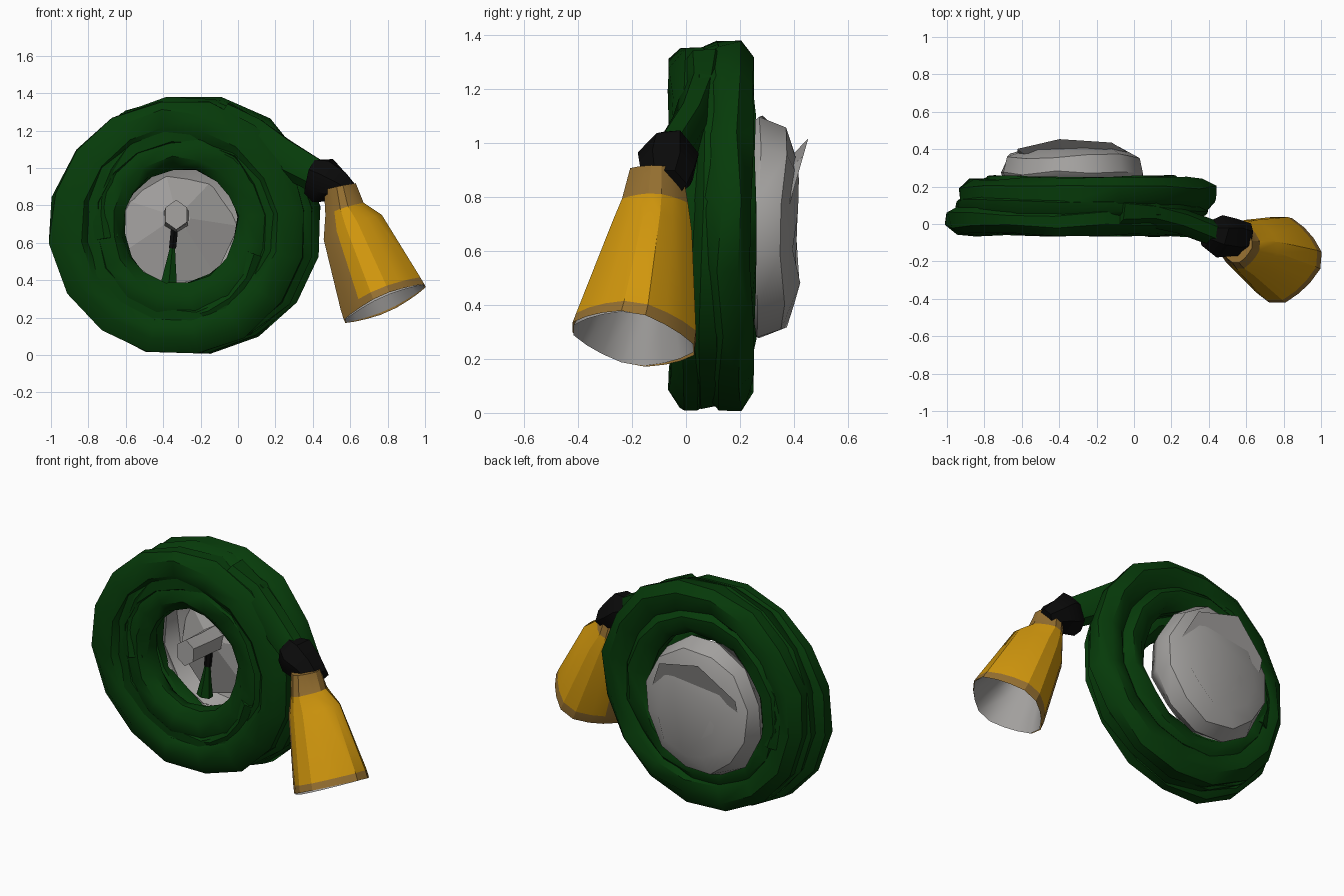
import bpy, bmesh, math, random
from mathutils import Vector

random.seed(4)
if "Cube" in bpy.data.objects:
    bpy.data.objects.remove(bpy.data.objects["Cube"])


def material(name, color):
    m = bpy.data.materials.new(name)
    m.use_nodes = True
    m.diffuse_color = (*color, 1)
    m.node_tree.nodes["Principled BSDF"].inputs["Base Color"].default_value = (*color, 1)
    return m


GREEN = material("hose green", (0.002, 0.044, 0.003))
GREY = material("metal grey", (0.36, 0.35, 0.34))
BLACK = material("rubber black", (0.003, 0.003, 0.003))
YELLOW = material("nozzle yellow", (0.64, 0.31, 0.004))
TAN = material("worn tan", (0.30, 0.16, 0.03))
Y, Z = Vector((0, 1, 0)), Vector((0, 0, 1))


def sweep(name, path, radii, mats, sides=8, ref=Y, closed=False,
          caps=(True, True), jitter=0.0, flute=0.0, angle=40):
    """Sweep an elliptical section along a path; radii are (across, along ref)."""
    path = [Vector(p) for p in path]
    n = len(path)
    bm = bmesh.new()
    rings = []
    for i, p in enumerate(path):
        before = path[(i - 1) % n] if closed else path[max(i - 1, 0)]
        after = path[(i + 1) % n] if closed else path[min(i + 1, n - 1)]
        t = (after - before).normalized()
        a = t.cross(ref).normalized()
        b = a.cross(t)
        ra, rb = radii[i] if len(radii) == n else radii[0]
        ring = []
        for k in range(sides):
            w = math.tau * (k + 0.5) / sides
            f = 1 + flute * math.cos(4 * w)
            noise = Vector([random.uniform(-jitter, jitter) for _ in range(3)])
            ring.append(bm.verts.new(p + a * ra * f * math.cos(w) + b * rb * f * math.sin(w) + noise))
        rings.append(ring)
    for i in range(n if closed else n - 1):
        r, s = rings[i], rings[(i + 1) % n]
        for k in range(sides):
            j = (k + 1) % sides
            face = bm.faces.new((r[k], r[j], s[j], s[k]))
            face.material_index = min(i, len(mats) - 1)
    if not closed:
        for use, ring, idx in zip(caps, (rings[0], rings[-1]), (0, len(mats) - 1)):
            if use:
                bm.faces.new(ring).material_index = idx
    bmesh.ops.recalc_face_normals(bm, faces=bm.faces)
    mesh = bpy.data.meshes.new(name)
    bm.to_mesh(mesh)
    bm.free()
    for m in mats:
        mesh.materials.append(m)
    obj = bpy.data.objects.new(name, mesh)
    bpy.context.collection.objects.link(obj)
    bpy.ops.object.select_all(action="DESELECT")
    obj.select_set(True)
    bpy.context.view_layer.objects.active = obj
    bpy.ops.object.shade_smooth_by_angle(angle=math.radians(angle))
    return obj


def arc(cx, cz, r0, r1, y0, y1, start, end, count):
    """Points of a spiral in the upright plane, angles in degrees."""
    pts = []
    for i in range(count):
        f = i / (count - 1)
        w = math.radians(start + (end - start) * f)
        r = r0 + (r1 - r0) * f
        pts.append((cx + r * math.cos(w), y0 + (y1 - y0) * f, cz + r * math.sin(w)))
    return pts


# Coiled hose: overlapping loops, slightly uneven
loops = {
    "outer_front_loop": (-0.32, 0.685, 0.575, 0.02, 0.12, 0.085),
    "outer_middle_loop": (-0.28, 0.695, 0.58, 0.09, 0.11, 0.08),
    "outer_back_loop": (-0.25, 0.70, 0.59, 0.16, 0.11, 0.09),
    "middle_loop": (-0.30, 0.69, 0.50, 0.09, 0.10, 0.14),
    "inner_front_loop": (-0.31, 0.69, 0.41, 0.03, 0.11, 0.08),
    "inner_back_loop": (-0.28, 0.70, 0.47, 0.18, 0.09, 0.075),
}
for name, (cx, cz, r, y, ra, rb) in loops.items():
    pts = arc(cx, cz, r, r, y, y, 8, 368, 17)[:-1]
    sweep(name, pts, [(ra, rb)], [GREEN], 8, closed=True, jitter=0.013)

# Loose strands crossing between the loops, their starts buried in the coil
for name, r0, r1, y0, y1, start, end in (
        ("upper_strand", 0.58, 0.42, 0.05, 0.01, 60, 190),
        ("lower_strand", 0.58, 0.42, 0.05, 0.01, 200, 340),
        ("back_strand", 0.57, 0.48, 0.13, 0.19, 20, 200)):
    sweep(name, arc(-0.30, 0.69, r0, r1, y0, y1, start, end, 9),
          [(0.08, 0.07)], [GREEN], 6, jitter=0.01)

# Free end of the hose leading to the nozzle
sweep("hose_tail", [(-0.10, 0.07, 1.26), (0.07, 0.06, 1.17), (0.23, 0.02, 1.07), (0.42, -0.05, 0.955)],
      [(0.11, 0.09), (0.11, 0.08), (0.105, 0.07), (0.09, 0.07)], [GREEN], 7, jitter=0.006)
sweep("nozzle_collar",
      [(0.385, -0.05, 0.96), (0.45, -0.065, 0.94), (0.53, -0.07, 0.895), (0.60, -0.085, 0.85)],
      [(0.10, 0.08), (0.125, 0.11), (0.095, 0.11), (0.065, 0.09)], [BLACK], 7, jitter=0.008)

# Flared nozzle: tan neck, ribbed yellow bell, tan lip, one worn side
nozzle = sweep("nozzle_bell",
               [(0.545, -0.11, 0.90), (0.57, -0.115, 0.78), (0.615, -0.125, 0.68),
                (0.765, -0.185, 0.32), (0.785, -0.195, 0.275)],
               [(0.085, 0.095), (0.105, 0.12), (0.165, 0.145), (0.225, 0.22), (0.23, 0.225)],
               [TAN, YELLOW, YELLOW, TAN], 16, caps=(True, False), flute=0.06, angle=30)
for face in nozzle.data.polygons:
    if face.normal.x < -0.7:
        face.material_index = 0
sweep("nozzle_lining", [(0.785, -0.195, 0.275), (0.72, -0.17, 0.42), (0.65, -0.14, 0.57)],
      [(0.225, 0.22), (0.165, 0.16), (0.10, 0.10)], [GREY], 16, caps=(False, True), flute=0.06)

# Wall dish behind the coil, with a raised hub and its post
dish = sweep("wall_dish",
             [(-0.325, y, 0.68) for y in (0.19, 0.27, 0.36, 0.41)],
             [(0.36, 0.37), (0.385, 0.425), (0.36, 0.38), (0.25, 0.27)],
             [GREY], 12, ref=Z, caps=(False, True), jitter=0.016, angle=35)
solid = dish.modifiers.new("thickness", "SOLIDIFY")
solid.thickness = 0.012
sweep("dish_hub", [(-0.325, 0.36, 0.69), (-0.325, 0.22, 0.73)],
      [(0.33, 0.35), (0.07, 0.07)], [GREY], 7, ref=Z, angle=25)
sweep("dish_post", [(-0.33, 0.25, 0.73), (-0.33, 0.1, 0.74), (-0.33, -0.05, 0.75)],
      [(0.075, 0.08), (0.07, 0.075), (0.065, 0.08)], [GREY], 6, ref=Z)

# Inner hose end hanging below the post
sweep("inner_fitting", [(-0.34, 0.20, 0.67), (-0.35, 0.20, 0.57)],
      [(0.022, 0.02)], [BLACK], 6)
sweep("inner_hose_end", [(-0.35, 0.20, 0.58), (-0.36, 0.20, 0.48), (-0.37, 0.20, 0.38)],
      [(0.015, 0.015), (0.032, 0.025), (0.05, 0.04)], [GREEN], 6)
